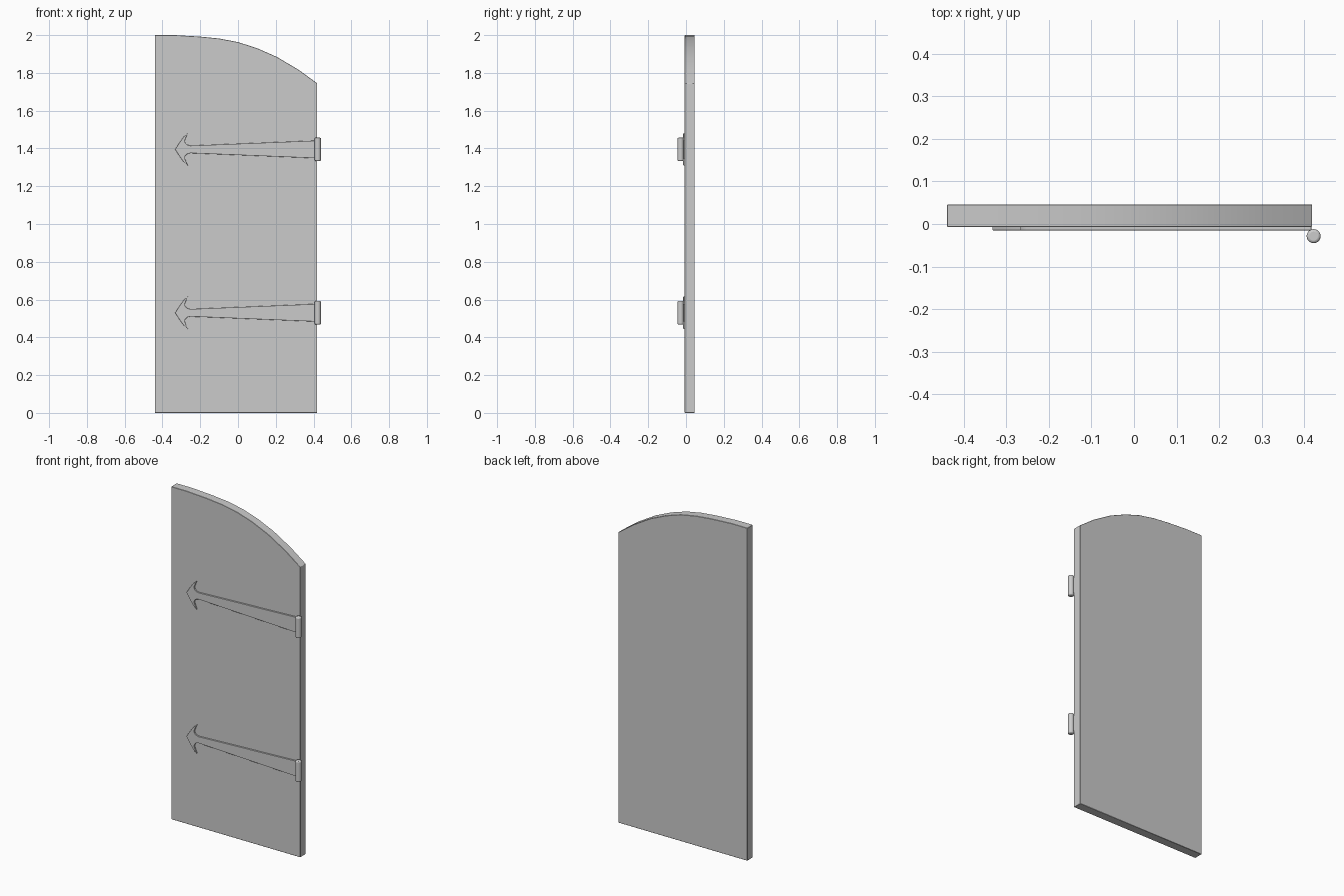
import bpy, bmesh, math

if "Cube" in bpy.data.objects:
    bpy.data.objects.remove(bpy.data.objects["Cube"])


def finish(obj, bevel, segments=1):
    bpy.context.collection.objects.link(obj)
    mod = obj.modifiers.new("soft_edges", 'BEVEL')
    mod.width = bevel
    mod.segments = segments
    mod.limit_method = 'ANGLE'
    mod.angle_limit = math.radians(50)
    bpy.ops.object.select_all(action='DESELECT')
    bpy.context.view_layer.objects.active = obj
    obj.select_set(True)
    bpy.ops.object.shade_smooth_by_angle(angle=math.radians(35))
    return obj


def plate(name, outline, y_front, y_back, bevel):
    """Extrude an x-z outline from y_front to y_back."""
    bm = bmesh.new()
    face = bm.faces.new([bm.verts.new((x, y_front, z)) for x, z in outline])
    ext = bmesh.ops.extrude_face_region(bm, geom=[face])
    moved = [g for g in ext["geom"] if isinstance(g, bmesh.types.BMVert)]
    bmesh.ops.translate(bm, verts=moved, vec=(0, y_back - y_front, 0))
    bmesh.ops.recalc_face_normals(bm, faces=bm.faces)
    mesh = bpy.data.meshes.new(name)
    bm.to_mesh(mesh)
    bm.free()
    return finish(bpy.data.objects.new(name, mesh), bevel)


def barrel(name, x, y, z, radius, height):
    bm = bmesh.new()
    bmesh.ops.create_cone(bm, cap_ends=True, segments=20, radius1=radius,
                          radius2=radius, depth=height)
    mesh = bpy.data.meshes.new(name)
    bm.to_mesh(mesh)
    bm.free()
    obj = bpy.data.objects.new(name, mesh)
    obj.location = (x, y, z)
    return finish(obj, 0.006, 3)


# Door leaf with a half-arch top
arch = [(0.419, 1.745), (0.32, 1.817), (0.205, 1.885), (0.1, 1.931), (0.0, 1.963),
        (-0.1, 1.982), (-0.2, 1.992), (-0.335, 2.0), (-0.44, 2.0)]
plate("door_panel", [(-0.44, 0), (0.419, 0)] + arch, -0.007, 0.046, 0.0015)

# Upper half of the arrow-headed strap, mirrored for the lower half
half = [(-0.31, 0.036), (-0.287, 0.068), (-0.265, 0.086), (-0.274, 0.066),
        (-0.281, 0.048), (-0.279, 0.034), (-0.268, 0.024), (-0.252, 0.02),
        (0.417, 0.047)]
strap = [(-0.333, 0)] + half + [(x, -z) for x, z in reversed(half)]

# Two strap hinges, each with a pin barrel
for label, z0 in (("lower", 0.53), ("upper", 1.395)):
    plate(label + "_hinge_strap", [(x, z + z0) for x, z in strap],
          -0.015, -0.006, 0.001)
    barrel(label + "_hinge_barrel", 0.4225, -0.0285, z0, 0.0165, 0.124)
